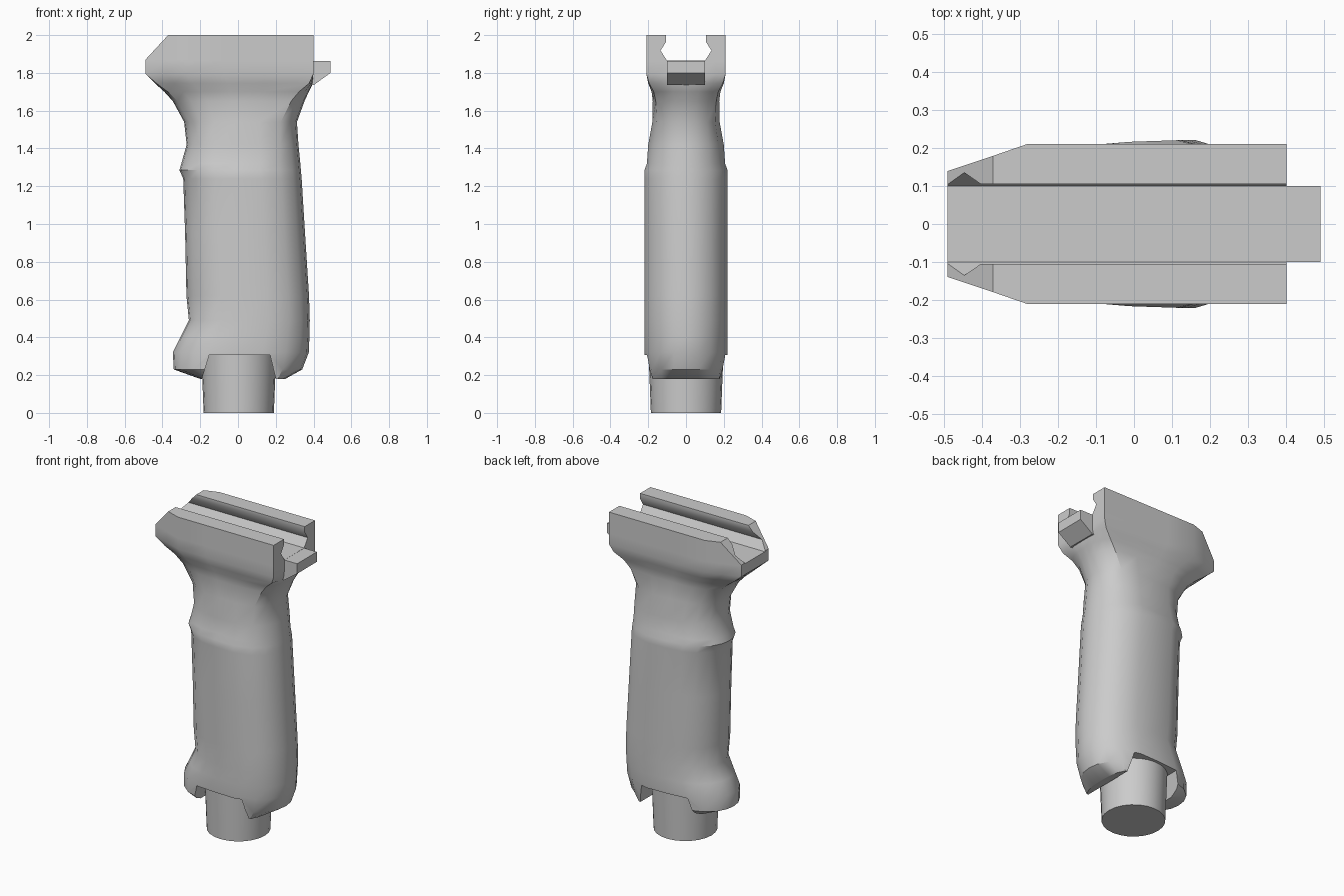
import bpy, bmesh, math

if "Cube" in bpy.data.objects:
    bpy.data.objects.remove(bpy.data.objects["Cube"])

# Half outlines from front (+x) to back: (fraction of length, fraction of half width)
BODY = [(1, 0), (.985, .3), (.93, .6), (.83, .85), (.66, 1), (.46, .98),
        (.28, .93), (.15, .78), (.06, .52), (.012, .25), (0, 0)]
HEAD = [(1, 0), (1, .4), (1, .75), (1, 1), (.7, 1), (.46, 1),
        (.236, 1), (.12, .83), (0, .66), (0, .33), (0, 0)]

# z, back x, front x, half width, blend toward head outline, dimple scale
SECTIONS = [
    (.18, -.20, .25, .19, .5, 1), (.23, -.34, .34, .21, .1, 1),
    (.32, -.345, .375, .22, 0, 1), (.40, -.305, .378, .22, 0, 1),
    (.49, -.26, .38, .22, 0, 1), (.62, -.273, .376, .22, 0, 1),
    (.95, -.28, .355, .22, 0, 1), (1.24, -.29, .337, .22, 0, 1),
    (1.285, -.31, .333, .22, 0, 1), (1.32, -.30, .33, .207, 0, .94),
    (1.42, -.272, .32, .20, .05, 1), (1.54, -.285, .312, .178, .15, 1),
    (1.65, -.345, .352, .176, .4, 1), (1.70, -.39, .375, .182, .6, 1),
    (1.745, -.44, .398, .20, .85, 1), (1.795, -.49, .40, .21, 1, 1),
    (1.865, -.49, .40, .21, 1, 1), (2.0, -.49, .40, .21, 1, 1)]


def loft(name, rings):
    bm = bmesh.new()
    loops = [[bm.verts.new(p) for p in r] for r in rings]
    n = len(loops[0])
    for a, b in zip(loops, loops[1:]):
        for i in range(n):
            j = (i + 1) % n
            bm.faces.new((a[i], a[j], b[j], b[i]))
    bm.faces.new(loops[0][::-1])
    bm.faces.new(loops[-1])
    bmesh.ops.recalc_face_normals(bm, faces=bm.faces[:])
    me = bpy.data.meshes.new(name)
    bm.to_mesh(me)
    bm.free()
    ob = bpy.data.objects.new(name, me)
    bpy.context.collection.objects.link(ob)
    return ob


def prism(name, profile, axis, lo, hi):
    """Extrude a (horizontal, z) profile along x or y."""
    put = (lambda a, z, d: (d, a, z)) if axis == 'x' else (lambda a, z, d: (a, d, z))
    return loft(name, [[put(a, z, d) for a, z in profile] for d in (lo, hi)])


def section(z, xl, xr, w, t, dimple):
    half = []
    for i, (b, h) in enumerate(zip(BODY, HEAD)):
        u = b[0] + (h[0] - b[0]) * t
        v = b[1] + (h[1] - b[1]) * t
        half.append((xl + (xr - xl) * u, w * v * (dimple if i == 5 else 1)))
    return ([(x, y, z) for x, y in half] +
            [(x, -y, z) for x, y in half[-2:0:-1]])


def cut(ob, cutter):
    cutter.hide_render = True
    m = ob.modifiers.new("cut", 'BOOLEAN')
    m.operation, m.solver, m.object = 'DIFFERENCE', 'EXACT', cutter
    bpy.context.view_layer.objects.active = ob
    bpy.ops.object.modifier_apply(modifier=m.name)
    bpy.data.objects.remove(cutter, do_unlink=True)


def smooth(ob, deg):
    bpy.ops.object.select_all(action='DESELECT')
    ob.select_set(True)
    bpy.context.view_layer.objects.active = ob
    bpy.ops.object.shade_smooth_by_angle(angle=math.radians(deg))


# Handle flaring into the mounting head
grip = loft("grip_body", [section(*s) for s in SECTIONS])

# Rail channel along the top
side = [(.10, 1.865), (.135, 1.918), (.105, 1.965), (.105, 2.1)]
cut(grip, prism("rail_cutter", side + [(-y, z) for y, z in side[::-1]], 'x', -.7, .7))

# Sloped back corner of the head
cut(grip, prism("corner_cutter", [(-.49, 1.87), (-.37, 2.0), (-.278, 2.1), (-.7, 2.1), (-.7, 1.87)],
                'y', -.5, .5))

# Side openings around the end cap
cut(grip, prism("base_cutter", [(-.205, .1), (-.188, .19), (-.152, .306), (.17, .306), (.2, .18), (.21, .1)],
                'y', -.5, .5))
smooth(grip, 35)

# Front stop tab
prism("stop_tab", [(.34, 1.864), (.49, 1.864), (.49, 1.80), (.40, 1.735), (.34, 1.735)],
      'y', -.1, .1)

# Tapered round end cap
cap = loft("end_cap", [[(.004 + r * math.cos(math.tau * i / 24), r * math.sin(math.tau * i / 24), z)
                        for i in range(24)] for z, r in ((0, .186), (.36, .20))])
smooth(cap, 35)
